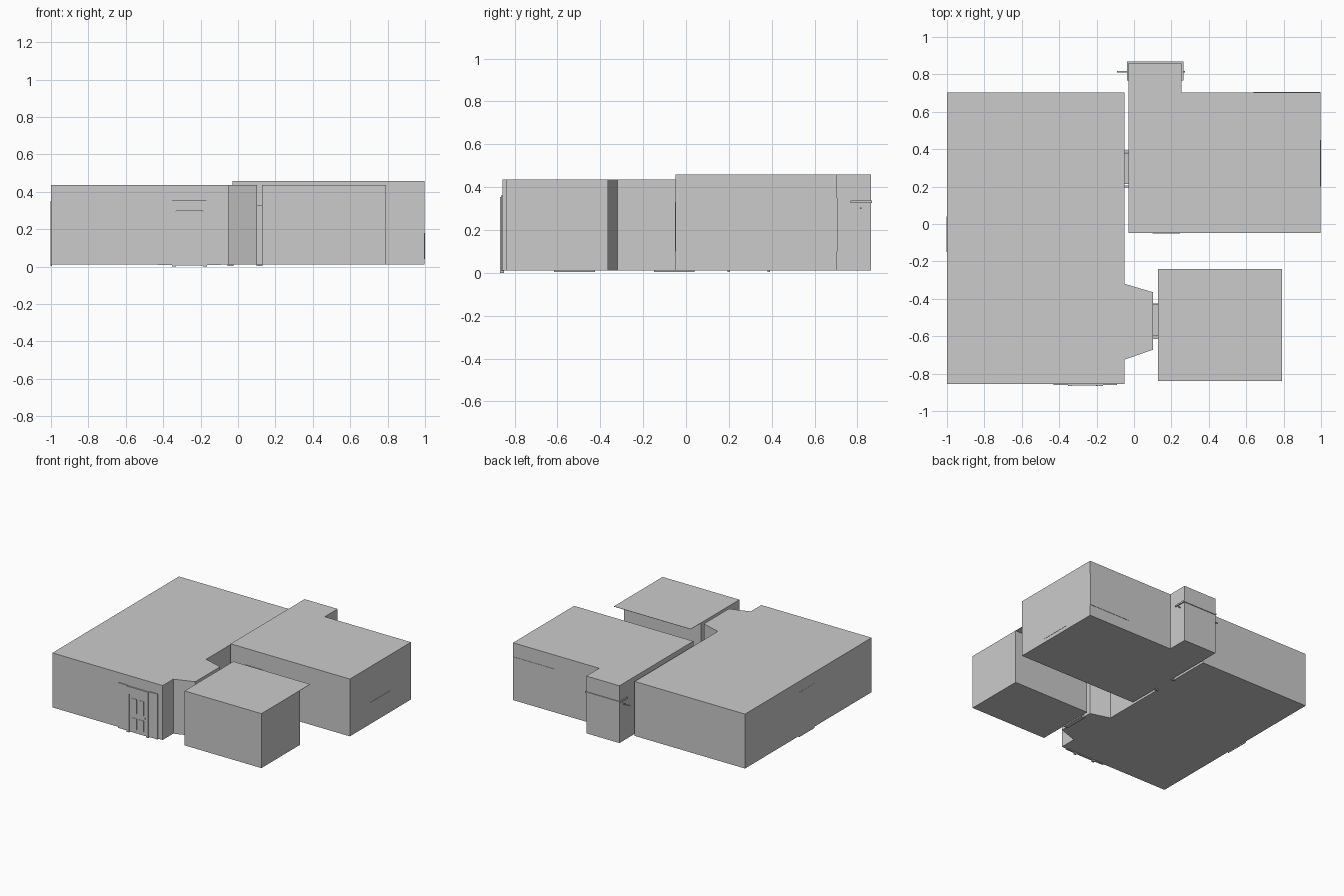
import bpy, bmesh


def prism(name, pts, z0, z1):
    """Closed room shell extruded from a floor plan."""
    bm = bmesh.new()
    face = bm.faces.new([bm.verts.new((x, y, z0)) for x, y in pts])
    up = bmesh.ops.extrude_face_region(bm, geom=[face])["geom"]
    bmesh.ops.translate(bm, vec=(0, 0, z1 - z0),
                        verts=[v for v in up if isinstance(v, bmesh.types.BMVert)])
    bmesh.ops.recalc_face_normals(bm, faces=bm.faces)
    mesh = bpy.data.meshes.new(name)
    bm.to_mesh(mesh)
    bm.free()
    ob = bpy.data.objects.new(name, mesh)
    bpy.context.collection.objects.link(ob)
    return ob


def box(name, x0, x1, y0, y1, z0, z1):
    return prism(name, [(x0, y0), (x1, y0), (x1, y1), (x0, y1)], z0, z1)


FLOOR, CEIL, HIGH = 0.012, 0.436, 0.458

# Large room with its tapered side bay
prism("large_room", [(-1, -0.855), (-0.05, -0.855), (-0.05, -0.725), (0.102, -0.672),
                     (0.102, -0.365), (-0.05, -0.32), (-0.05, 0.702), (-1, 0.702)], FLOOR, CEIL)

# Taller room with a window alcove at the back
prism("tall_room", [(-0.03, -0.048), (0.997, -0.048), (0.997, 0.704), (0.255, 0.704),
                    (0.255, 0.862), (-0.03, 0.862)], FLOOR, HIGH)

# Small room, whose ceiling sheet overhangs the back wall
box("small_room", 0.128, 0.79, -0.84, -0.365, FLOOR, CEIL - 0.002)
box("small_room_ceiling", 0.128, 0.79, -0.84, -0.24, CEIL - 0.002, CEIL)

# Doorways joining the rooms, with thresholds
box("inner_doorway", -0.05, -0.03, 0.215, 0.38, FLOOR, 0.33)
box("bay_doorway", 0.102, 0.128, -0.6, -0.43, FLOOR, 0.33)
box("bay_threshold", 0.098, 0.132, -0.615, -0.425, 0.003, FLOOR)
for i, y in enumerate((0.2, 0.387)):
    box(f"inner_jamb_foot_{i}", -0.055, -0.025, y - 0.006, y + 0.006, 0.003, FLOOR)

# Curtain pelmet around the alcove and its rail
box("pelmet", -0.037, 0.264, 0.768, 0.868, 0.325, 0.337)
box("curtain_rail", -0.09, 0.272, 0.811, 0.818, 0.297, 0.304)

# Front door surround
Y = -0.867
for side, x0, x1 in (("left", -0.43, -0.352), ("right", -0.168, -0.09)):
    box(f"door_surround_{side}", x0, x1, Y + 0.005, -0.85, 0.008, 0.36)
for i, x in enumerate((-0.342, -0.176)):
    box(f"door_post_{i}", x - 0.01, x + 0.01, Y, -0.85, 0, 0.355)
box("door_transom", -0.335, -0.18, Y + 0.003, -0.85, 0.297, 0.355)

# Door leaf with raised panels and a handle
box("door_leaf", -0.333, -0.185, -0.86, -0.85, 0.005, 0.295)
for i, x in enumerate((-0.31, -0.25)):
    for j, (z0, z1) in enumerate(((0.035, 0.12), (0.16, 0.27))):
        box(f"door_panel_{i}_{j}", x, x + 0.042, -0.863, -0.86, z0, z1)
box("door_handle", -0.202, -0.194, -0.866, -0.86, 0.135, 0.145)

# Flush side doors and window edges in the outer walls
box("left_door", -1.0015, -0.995, -0.15, 0.04, 0.003, 0.35)
box("tall_room_front_window", 0.1, 0.245, -0.051, -0.045, 0.1, 0.33)
box("tall_room_back_window", 0.64, 0.997, 0.7, 0.7065, 0.1, 0.35)
box("tall_room_side_window", 0.99, 0.999, 0.2, 0.45, 0.04, 0.18)
